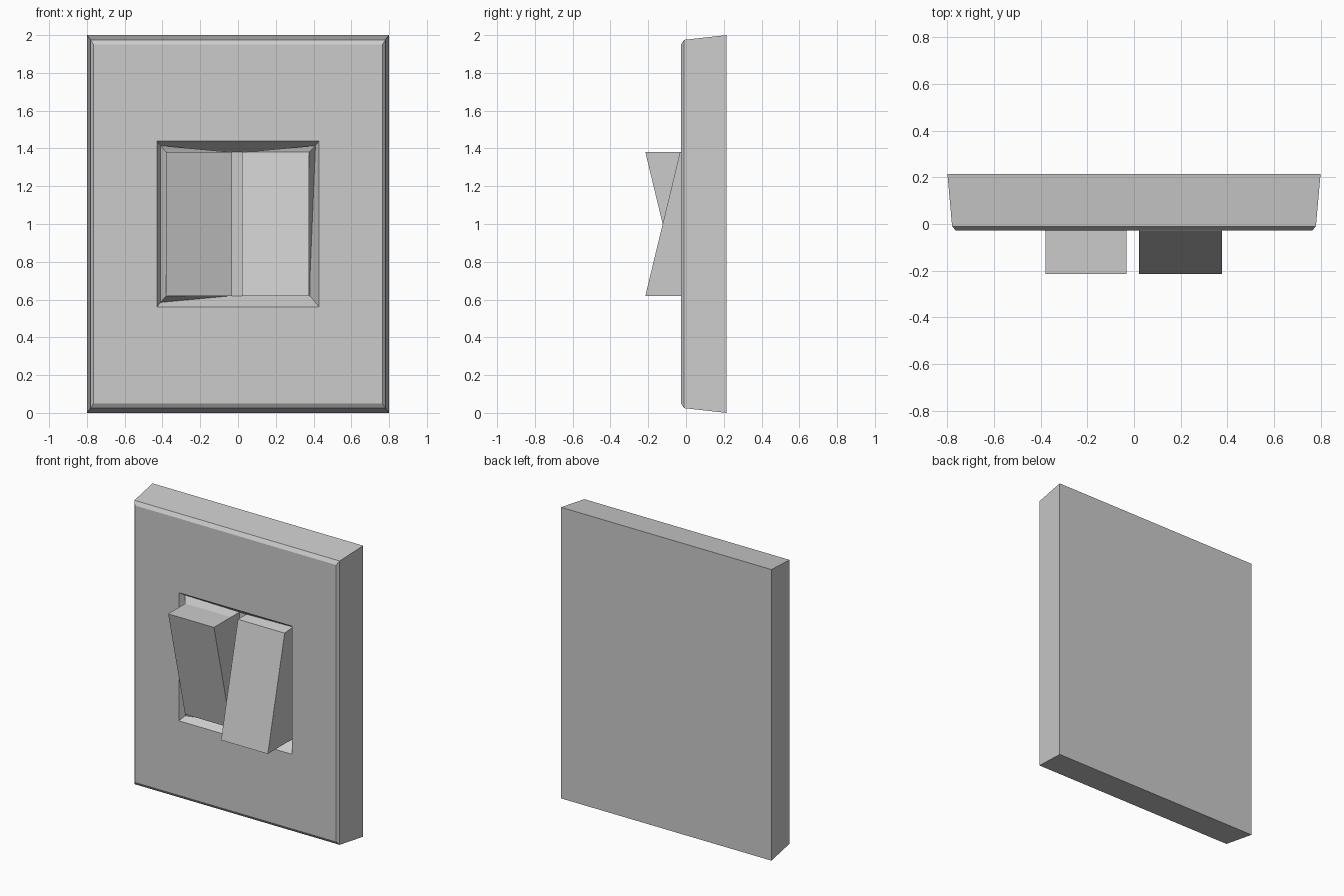
import bpy
import bmesh

cube = bpy.data.objects.get("Cube")
if cube:
    bpy.data.objects.remove(cube, do_unlink=True)

grey = bpy.data.materials.new("light grey plastic")
grey.use_nodes = True
colour = (0.6, 0.6, 0.6, 1)
grey.diffuse_color = colour
grey.node_tree.nodes["Principled BSDF"].inputs["Base Color"].default_value = colour


def finish(bm, name):
    bmesh.ops.recalc_face_normals(bm, faces=bm.faces)
    mesh = bpy.data.meshes.new(name)
    bm.to_mesh(mesh)
    bm.free()
    mesh.materials.append(grey)
    obj = bpy.data.objects.new(name, mesh)
    bpy.context.collection.objects.link(obj)
    return obj


def loft(name, rings):
    """Join successive four-cornered rings and cap both ends."""
    bm = bmesh.new()
    loops = [[bm.verts.new(p) for p in ring] for ring in rings]
    for a, b in zip(loops, loops[1:]):
        for i in range(4):
            j = (i + 1) % 4
            bm.faces.new((a[i], a[j], b[j], b[i]))
    bm.faces.new(loops[0])
    bm.faces.new(loops[-1])
    return finish(bm, name)


def rect(half_x, half_z, y):
    return [(sx * half_x, y, 1 + sz * half_z)
            for sx, sz in ((-1, -1), (1, -1), (1, 1), (-1, 1))]


# Wall plate: tapered sides, chamfered rim and stepped recess
loft("wall_plate", [
    rect(0.80, 1.0, 0.215),
    rect(0.78, 0.975, -0.01),
    rect(0.765, 0.95, -0.027),
    rect(0.43, 0.44, -0.027),
    rect(0.41, 0.415, 0.01),
    rect(0.38, 0.38, 0.06),
])


def rocker(name, inner, outer, side, top_y, bottom_y, flared_bottom):
    """Wedge switch on a skirt that spreads to the recess corners."""
    low = (side * 0.41, 0.01, 0.585) if flared_bottom else (outer, 0.06, 0.62)
    base = [(inner, 0.06, 0.62), low,
            (side * 0.41, 0.01, 1.415), (inner, 0.06, 1.38)]
    corners = ((inner, 0.62), (outer, 0.62), (outer, 1.38), (inner, 1.38))
    neck = [(x, -0.03, z) for x, z in corners]
    face = [(x, top_y if z > 1 else bottom_y, z) for x, z in corners]
    loft(name, [base, neck, face])


# Two switches tipped in opposite directions
rocker("right_rocker", -0.032, -0.38, -1, -0.215, -0.032, True)
rocker("left_rocker", 0.022, 0.377, 1, -0.032, -0.215, False)
